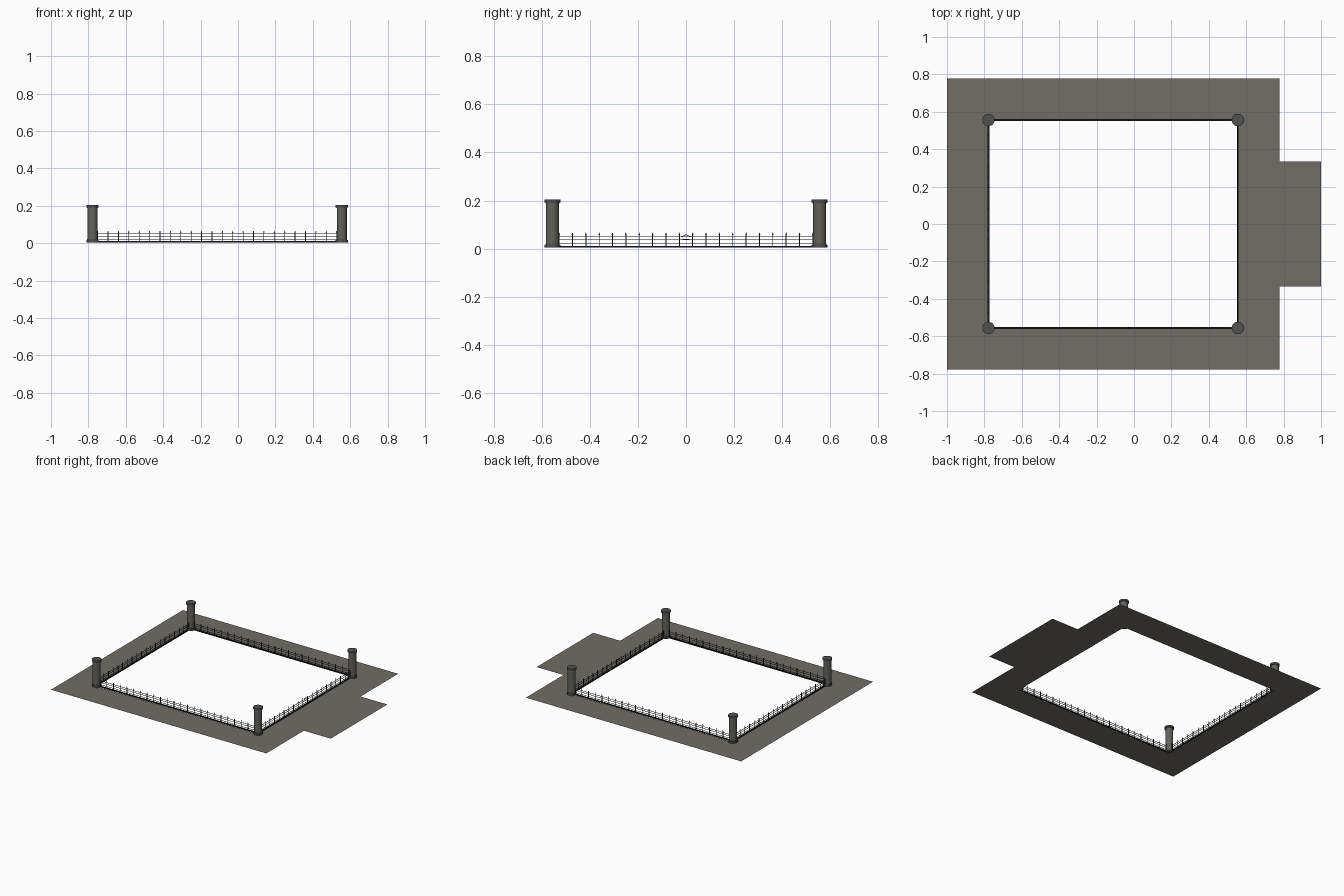
import bpy, bmesh, math
from mathutils import Matrix, Vector

if "Cube" in bpy.data.objects:
    bpy.data.objects.remove(bpy.data.objects["Cube"])

def mat(name, r, g, b):
    m = bpy.data.materials.new(name)
    m.diffuse_color = (r, g, b, 1)
    m.use_nodes = True
    m.node_tree.nodes["Principled BSDF"].inputs["Base Color"].default_value = m.diffuse_color
    return m

PAVING = mat("warm grey paving", 0.165, 0.155, 0.135)
STONE = mat("grey stone", 0.125, 0.122, 0.108)
CAP = mat("dark stone", 0.08, 0.084, 0.08)
IRON = mat("black iron", 0.012, 0.013, 0.013)

X0, X1, Y = -0.778, 0.555, 0.556      # fence lines
CX = (X0 + X1) / 2

def finish(name, bm, m):
    me = bpy.data.meshes.new(name)
    bm.to_mesh(me)
    bm.free()
    me.materials.append(m)
    ob = bpy.data.objects.new(name, me)
    bpy.context.collection.objects.link(ob)
    return ob

def box(bm, lo, hi):
    lo, hi = Vector(lo), Vector(hi)
    s = hi - lo
    bmesh.ops.create_cube(bm, size=1, matrix=Matrix.Translation((lo + hi) / 2) @ Matrix.Diagonal((s.x, s.y, s.z, 1)))

# paving: flat ring with an entrance tab, built from rectangles
bm = bmesh.new()
E = 0.778
for a, b, c, d in ((-1, E, Y, E), (-1, E, -E, -Y), (-1, X0, -Y, Y),
                   (X1, E, -Y, Y), (E, 1, -0.334, 0.334)):
    bm.faces.new([bm.verts.new(p) for p in ((a, c, 0), (b, c, 0), (b, d, 0), (a, d, 0))])
finish("paving", bm, PAVING)

# corner pillars: shaft with wider base and cap discs
def drum(bm, x, y, r, z0, z1):
    bmesh.ops.create_cone(bm, cap_ends=True, segments=24, radius1=r, radius2=r, depth=z1 - z0,
                          matrix=Matrix.Translation((x, y, (z0 + z1) / 2)))

for i, (x, y) in enumerate(((X0, -Y), (X1, -Y), (X1, Y), (X0, Y))):
    for part, m, drums in (("shaft", STONE, ((0.027, 0.01, 0.195),)),
                           ("trim", CAP, ((0.033, 0.004, 0.016), (0.029, 0.016, 0.021),
                                          (0.029, 0.187, 0.191), (0.033, 0.191, 0.204)))):
        bm = bmesh.new()
        for r, z0, z1 in drums:
            drum(bm, x, y, r, z0, z1)
        ob = finish(f"pillar_{part}_{i}", bm, m)
        for p in ob.data.polygons:
            p.use_smooth = abs(p.normal.z) < 0.5

# fence side: kerb, rails and spiked pickets along local x
def fence(name, length, centre, angle, gate=False):
    bm = bmesh.new()
    h = length / 2
    box(bm, (-h, -0.005, 0.004), (h, 0.005, 0.011))
    for z in (0.021, 0.037, 0.050):
        box(bm, (-h, -0.0012, z - 0.0012), (h, 0.0012, z + 0.0012))
    step = 1 / 18
    n = round(length / step)
    for k in range(n):
        x = (k - (n - 1) / 2) * step
        box(bm, (x - 0.0018, -0.0018, 0.008), (x + 0.0018, 0.0018, 0.058))
        bmesh.ops.create_cone(bm, cap_ends=True, segments=4, radius1=0.004, radius2=0, depth=0.012,
                              matrix=Matrix.Translation((x, 0, 0.062)))
    if gate:   # small pointed arch in the middle of the side
        for s in (-1, 1):
            mtx = (Matrix.Translation((s * 0.009, 0, 0.054)) @ Matrix.Rotation(s * 0.4, 4, 'Y')
                   @ Matrix.Diagonal((0.021, 0.0024, 0.0024, 1)))
            bmesh.ops.create_cube(bm, size=1, matrix=mtx)
        box(bm, (-0.014, -0.0012, 0.036), (0.014, 0.0012, 0.041))
    ob = finish(name, bm, IRON)
    ob.location = centre
    ob.rotation_euler.z = angle

fence("front_fence", X1 - X0, (CX, -Y, 0), 0)
fence("back_fence", X1 - X0, (CX, Y, 0), 0)
fence("left_fence", 2 * Y, (X0, 0, 0), math.pi / 2)
fence("right_fence", 2 * Y, (X1, 0, 0), math.pi / 2, gate=True)
